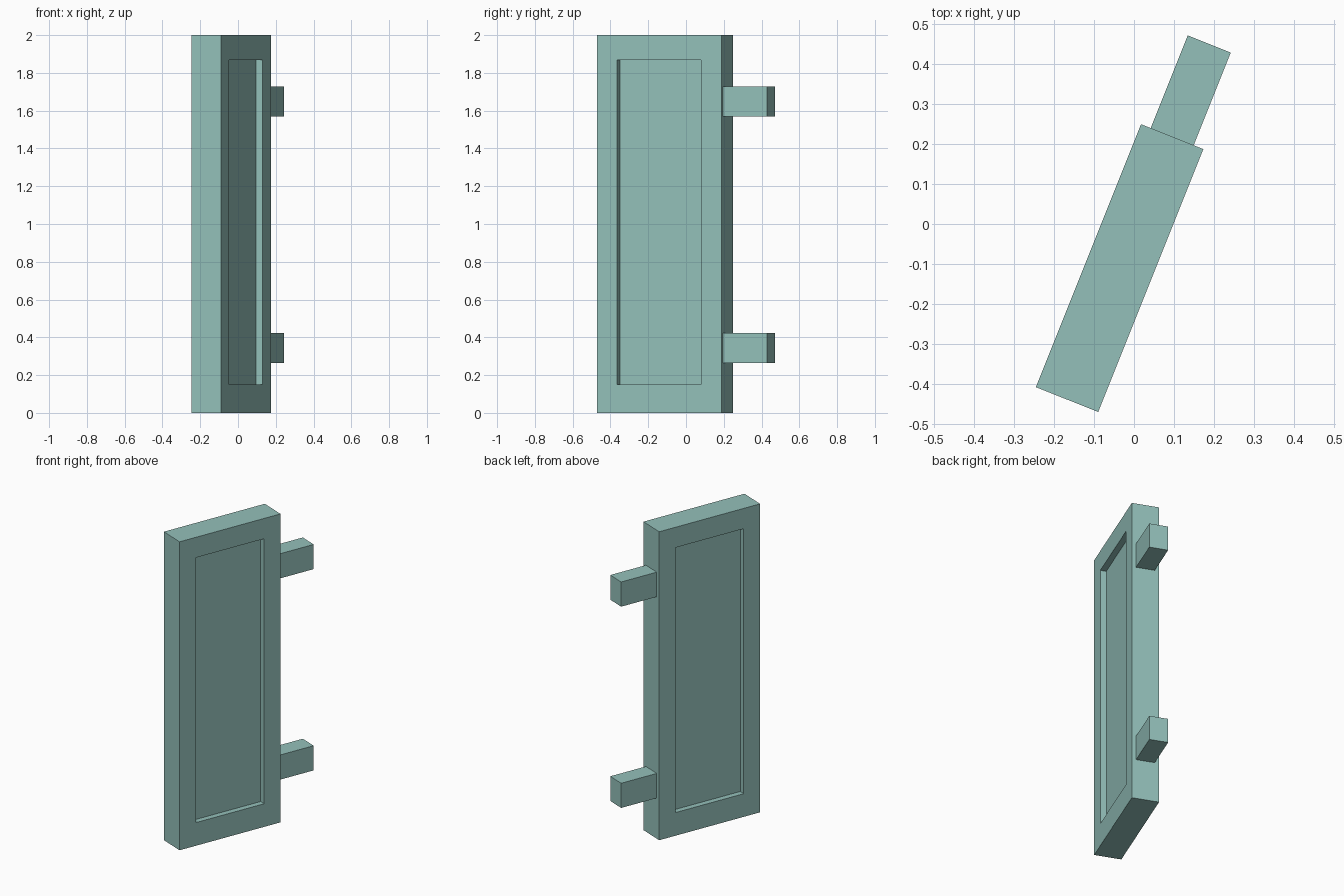
import bpy, bmesh, math
from mathutils import Matrix, Vector

if "Cube" in bpy.data.objects:
    bpy.data.objects.remove(bpy.data.objects["Cube"])

ANGLE = math.radians(68.2)          # local x runs along the panel width
PLACE = Matrix.Translation((-0.036, -0.1105, 0)) @ Matrix.Rotation(ANGLE, 4, 'Z')
WIDTH, THICK, HEIGHT = 0.709, 0.168, 2.0
MARGIN, Z_LOW, Z_HIGH, DEPTH = 0.115, 0.15, 1.868, 0.037

TEAL = bpy.data.materials.new("teal")
TEAL.diffuse_color = (0.295, 0.53, 0.49, 1)
TEAL.use_nodes = True
TEAL.node_tree.nodes["Principled BSDF"].inputs["Base Color"].default_value = TEAL.diffuse_color


def box(bm, lo, hi):
    lo, hi = Vector(lo), Vector(hi)
    mat = Matrix.Translation((lo + hi) / 2) @ Matrix.Diagonal((*(hi - lo), 1))
    bmesh.ops.create_cube(bm, size=1, matrix=mat)


def finish(bm, name):
    bmesh.ops.recalc_face_normals(bm, faces=bm.faces)
    mesh = bpy.data.meshes.new(name)
    bm.to_mesh(mesh)
    bm.free()
    mesh.materials.append(TEAL)
    obj = bpy.data.objects.new(name, mesh)
    obj.matrix_world = PLACE
    bpy.context.collection.objects.link(obj)
    return obj


# Upright panel with a recess on both broad faces
bm = bmesh.new()
box(bm, (-WIDTH / 2, -THICK / 2, 0), (WIDTH / 2, THICK / 2, HEIGHT))
bm.normal_update()
for face in [f for f in bm.faces if abs(f.normal.y) > 0.9]:
    inward = -face.normal.copy()
    bmesh.ops.inset_region(bm, faces=[face], thickness=MARGIN)
    for v in face.verts:
        v.co.x = math.copysign(WIDTH / 2 - MARGIN, v.co.x)
        v.co.z = Z_LOW if v.co.z < HEIGHT / 2 else Z_HIGH
    # second loop stays at the rim, then the floor is pushed in
    bmesh.ops.inset_region(bm, faces=[face], thickness=0)
    bmesh.ops.translate(bm, verts=face.verts, vec=inward * DEPTH)
finish(bm, "panel")

# Two pegs projecting from the narrow edge
for name, z0, z1 in (("lower_peg", 0.263, 0.423), ("upper_peg", 1.568, 1.728)):
    bm = bmesh.new()
    box(bm, (WIDTH / 2 - 0.01, -0.058, z0), (WIDTH / 2 + 0.25, 0.058, z1))
    finish(bm, name)
